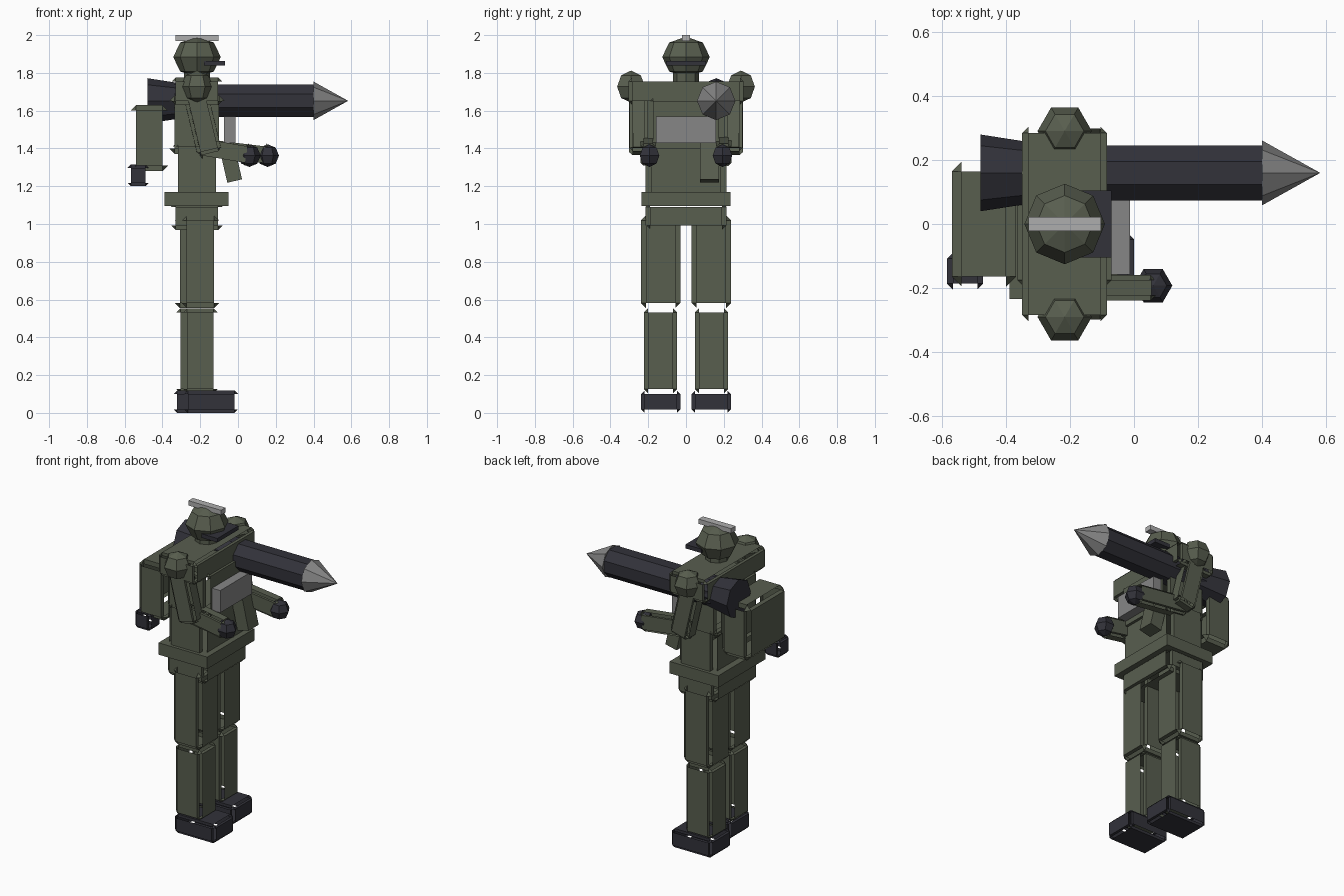
import bpy, bmesh, math
from mathutils import Vector, Matrix
from itertools import product

cube = bpy.data.objects.get("Cube")
if cube:
    bpy.data.objects.remove(cube, do_unlink=True)


def material(name, colour):
    m = bpy.data.materials.new(name)
    m.use_nodes = True
    m.diffuse_color = (*colour, 1)
    m.node_tree.nodes["Principled BSDF"].inputs["Base Color"].default_value = (*colour, 1)
    return m


GREEN = material("olive green", (0.098, 0.112, 0.078))
DARK = material("charcoal", (0.032, 0.032, 0.042))
STEEL = material("steel grey", (0.24, 0.24, 0.24))
LIGHT = material("light grey", (0.42, 0.42, 0.42))


def finish(name, bm, mat, matrix):
    mesh = bpy.data.meshes.new(name)
    bm.to_mesh(mesh)
    bm.free()
    mesh.materials.append(mat)
    obj = bpy.data.objects.new(name, mesh)
    obj.matrix_world = matrix
    bpy.context.collection.objects.link(obj)


def block(name, mat, size, matrix):
    # plain closed box
    bm = bmesh.new()
    bmesh.ops.create_cube(bm, size=1)
    bmesh.ops.scale(bm, vec=size, verts=bm.verts)
    finish(name, bm, mat, matrix)


def armour(name, mat, size, matrix, cut):
    # six raised panels, eight corner triangles and recessed strips along the edges
    bm = bmesh.new()
    inner = Vector(size) / 2 - Vector((cut, cut, cut))
    point = {}
    for signs in product((-1, 1), repeat=3):
        for axis in range(3):
            co = Vector([s * h for s, h in zip(signs, inner)])
            co[axis] += signs[axis] * cut
            point[signs, axis] = bm.verts.new(co)
        bm.faces.new([point[signs, a] for a in range(3)])
    for axis in range(3):
        u, v = (axis + 1) % 3, (axis + 2) % 3

        def corner(side, a, b, kind):
            signs = [0, 0, 0]
            signs[axis], signs[u], signs[v] = side, a, b
            return point[tuple(signs), kind]

        for side in (-1, 1):
            ring = ((-1, -1), (1, -1), (1, 1), (-1, 1))
            bm.faces.new([corner(side, a, b, axis) for a, b in ring])
            for a in (-1, 1):
                bm.faces.new([corner(side, a, b, kind)
                              for b, kind in ((-1, u), (1, u), (1, v), (-1, v))])
    for f in bm.faces:
        f.normal_update()
        if f.normal.dot(f.calc_center_median()) < 0:
            f.normal_flip()
    finish(name, bm, mat, matrix)


def span(x, y, z):
    # size and placement from the limits along each axis
    lo, hi = Vector((x[0], y[0], z[0])), Vector((x[1], y[1], z[1]))
    return hi - lo, Matrix.Translation((lo + hi) / 2)


def limb(name, p, q, thick, wide, cut):
    # armour box whose long axis runs from p to q
    p, q = Vector(p), Vector(q)
    turn = (q - p).to_track_quat('Z', 'X').to_matrix().to_4x4()
    armour(name, GREEN, (thick, wide, (q - p).length),
           Matrix.Translation((p + q) / 2) @ turn, cut)


def ball(name, mat, centre, radii, segments, spin=0):
    bm = bmesh.new()
    bmesh.ops.create_uvsphere(bm, u_segments=segments, v_segments=4, radius=1)
    bmesh.ops.scale(bm, vec=radii, verts=bm.verts)
    finish(name, bm, mat, Matrix.Translation(centre) @ Matrix.Rotation(spin, 4, 'Z'))


def cone(name, mat, r1, r2, depth, matrix):
    bm = bmesh.new()
    bmesh.ops.create_cone(bm, cap_ends=True, segments=8, radius1=r1, radius2=r2, depth=depth)
    finish(name, bm, mat, matrix)


def tube(name, mat, x, r1, r2, spin):
    # eight-sided section along the launcher axis
    place = Matrix.Translation((sum(x) / 2, 0.16, 1.652))
    turn = Matrix.Rotation(math.pi / 2, 4, 'Y') @ Matrix.Rotation(spin, 4, 'Z')
    cone(name, mat, r1, r2, x[1] - x[0], place @ turn)


MID = -0.217  # centre line of the body

# Head
ball("helmet", GREEN, (MID, 0, 1.884), (0.126, 0.126, 0.108), 8)
block("helmet_crest", LIGHT, *span((-0.33, -0.103), (-0.022, 0.022), (1.97, 2.0)))
block("visor", DARK, *span((-0.18, -0.07), (-0.105, 0.105), (1.838, 1.863)))
cone("neck", GREEN, 0.068, 0.068, 0.1, Matrix.Translation((MID, 0, 1.79)))

# Torso
armour("shoulder_yoke", GREEN, *span((-0.35, -0.085), (-0.305, 0.305), (1.63, 1.775)), 0.02)
armour("chest", GREEN, *span((-0.365, -0.07), (-0.205, 0.205), (1.37, 1.68)), 0.03)
armour("abdomen", GREEN, *span((-0.347, -0.087), (-0.215, 0.215), (1.14, 1.44)), 0.03)
block("belt", GREEN, *span((-0.39, -0.05), (-0.235, 0.235), (1.095, 1.17)))
armour("hips", GREEN, *span((-0.355, -0.08), (-0.215, 0.215), (0.968, 1.115)), 0.025)
block("chest_plate", STEEL, *span((-0.075, -0.013), (-0.158, 0.158), (1.43, 1.57)))
block("belt_pouch", GREEN, (0.08, 0.1, 0.2),
      Matrix.Translation((-0.04, 0.125, 1.325)) @ Matrix.Rotation(math.radians(-13), 4, 'Y'))

# Backpack
armour("backpack", GREEN, *span((-0.57, -0.37), (-0.195, 0.195), (1.28, 1.63)), 0.03)
armour("canteen", DARK, *span((-0.585, -0.472), (-0.205, -0.09), (1.2, 1.315)), 0.018)

# Arms and legs: the left hand reaches further, the right leg stands ahead
for side, label, reach in ((-1, "right", 0.06), (1, "left", 0.157)):
    ball(label + "_shoulder", GREEN, (MID, side * 0.291, 1.727), (0.085,) * 3, 6, math.pi / 6)
    limb(label + "_upper_arm", (-0.225, side * 0.252, 1.69), (-0.15, side * 0.25, 1.375),
         0.128, 0.1, 0.017)
    limb(label + "_forearm", (-0.195, side * 0.2, 1.408), (reach, side * 0.2, 1.365),
         0.12, 0.08, 0.016)
    ball(label + "_hand", DARK, (reach, side * 0.193, 1.362), (0.06,) * 3, 6, math.pi / 6)

    ahead = MID - side * 0.018
    for part, mat, size, x, y, z, cut in (
            ("_thigh", GREEN, (0.198, 0.208, 0.49), ahead, 0.134, 0.8, 0.026),
            ("_shin", GREEN, (0.184, 0.176, 0.448), ahead, 0.135, 0.329, 0.022),
            ("_boot", DARK, (0.284, 0.208, 0.118), -0.17 - side * 0.028, 0.134, 0.059, 0.018)):
        armour(label + part, mat, size, Matrix.Translation((x, side * y, z)), cut)

# Shoulder launcher
tube("launcher_tube", DARK, (-0.34, 0.4), 0.093, 0.093, math.pi / 8)
tube("launcher_flare", DARK, (-0.48, -0.3), 0.12, 0.092, 0)
tube("warhead", STEEL, (0.4, 0.583), 0.102, 0.0, 0)
